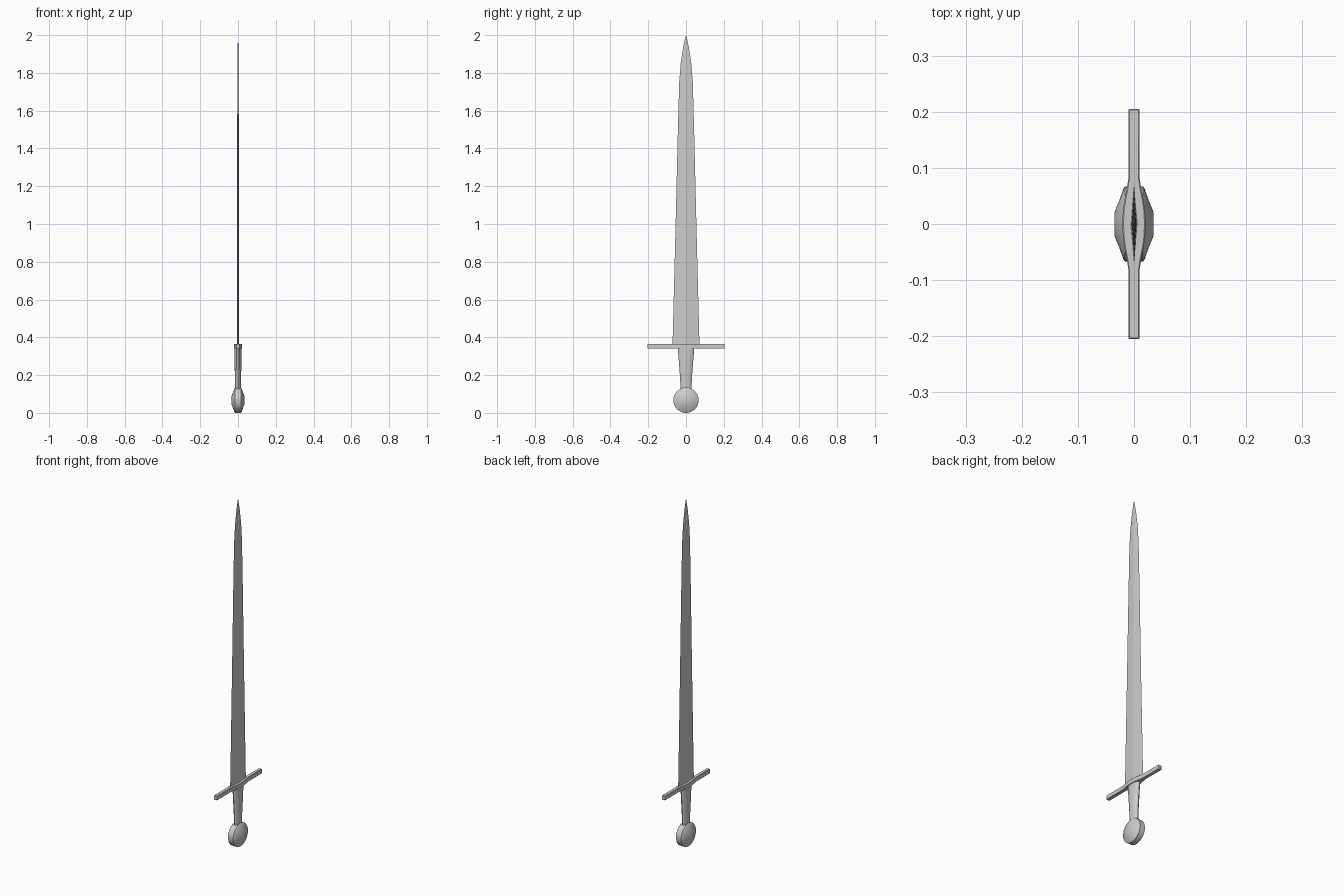
import bpy, bmesh, math

if "Cube" in bpy.data.objects:
    bpy.data.objects.remove(bpy.data.objects["Cube"])


def loft(name, rings, angle=30):
    """Skin a list of equal-length closed rings and cap both ends."""
    bm = bmesh.new()
    rows = [[bm.verts.new(p) for p in r] for r in rings]
    n = len(rows[0])
    for a, b in zip(rows, rows[1:]):
        for i in range(n):
            j = (i + 1) % n
            bm.faces.new((a[i], a[j], b[j], b[i]))
    bm.faces.new(rows[0])
    bm.faces.new(rows[-1])
    bmesh.ops.remove_doubles(bm, verts=bm.verts, dist=1e-5)
    bmesh.ops.recalc_face_normals(bm, faces=bm.faces)
    me = bpy.data.meshes.new(name)
    bm.to_mesh(me)
    bm.free()
    ob = bpy.data.objects.new(name, me)
    bpy.context.collection.objects.link(ob)
    bpy.ops.object.select_all(action='DESELECT')
    ob.select_set(True)
    bpy.context.view_layer.objects.active = ob
    bpy.ops.object.shade_smooth_by_angle(angle=math.radians(angle))
    return ob


def oval(rx, ry, z, n=16):
    return [(rx * math.cos(2 * math.pi * i / n), ry * math.sin(2 * math.pi * i / n), z)
            for i in range(n)]


# Pommel: a thick wheel turned about x, with raised flat bosses
half = [(0.035, 0.021), (0.027, 0.040), (0.0185, 0.064), (0.016, 0.067)]
profile = half + [(-x, r) for x, r in reversed(half)]
N = 32
loft("pommel", [[(x, r * math.cos(2 * math.pi * i / N), 0.067 + r * math.sin(2 * math.pi * i / N))
                 for i in range(N)] for x, r in profile])

# Grip: oval section flaring towards the guard
loft("grip", [oval(*s) for s in ((0.015, 0.029, 0.125), (0.016, 0.031, 0.18),
                                 (0.018, 0.036, 0.25), (0.018, 0.042, 0.32),
                                 (0.018, 0.044, 0.345))])

# Crossguard: slim bar swelling around the grip
side = [(0.205, 0.010), (0.082, 0.010), (0.065, 0.0125), (0.04, 0.0175), (0.02, 0.020)]
stations = [(-y, w) for y, w in side] + [(0, 0.0205)] + [(y, w) for y, w in reversed(side)]
guard = loft("crossguard", [[(-w, y, 0.34), (w, y, 0.34), (w, y, 0.366), (-w, y, 0.366)]
                            for y, w in stations])
bevel = guard.modifiers.new("soft_edges", 'BEVEL')
bevel.width = 0.002

# Blade: flattened diamond section narrowing to a curved point
blade = [(0.34, 0.072, 0.0065), (0.45, 0.069, 0.006), (1.0, 0.055, 0.005),
         (1.5, 0.043, 0.0042), (1.75, 0.036, 0.0035), (1.85, 0.028, 0.003),
         (1.93, 0.016, 0.002), (1.97, 0.008, 0.001), (2.0, 0.0004, 0.0002)]
loft("blade", [[(t, 0, z), (0, w, z), (-t, 0, z), (0, -w, z)] for z, w, t in blade], 5)
